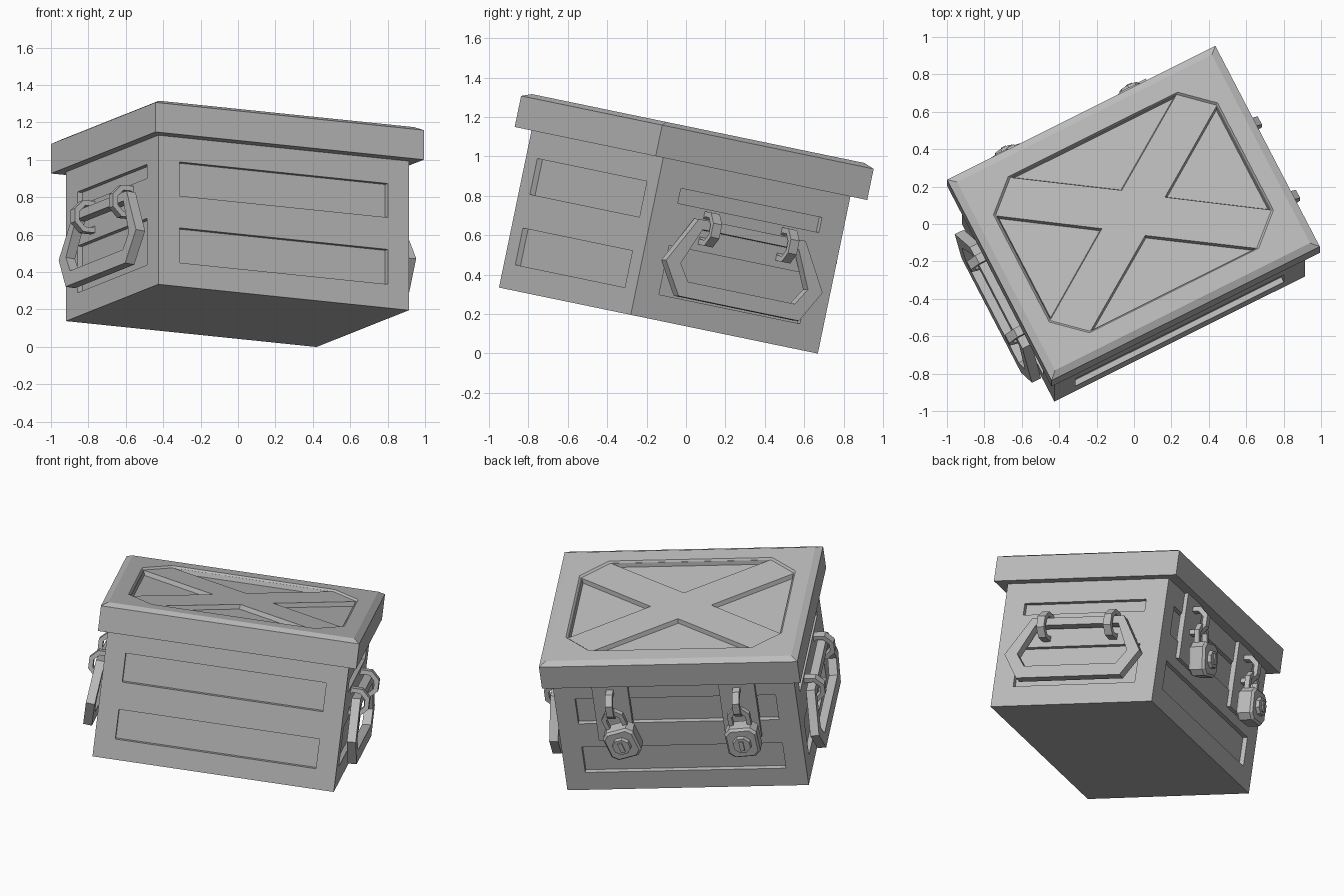
import bpy, bmesh
from math import radians, cos, sin, pi
from mathutils import Matrix, Vector

if "Cube" in bpy.data.objects:
    bpy.data.objects.remove(bpy.data.objects["Cube"])

GREY = bpy.data.materials.new("plain_grey")
GREY.use_nodes = True
COLOUR = (0.5, 0.5, 0.5, 1)
GREY.diffuse_color = COLOUR
GREY.node_tree.nodes["Principled BSDF"].inputs["Base Color"].default_value = COLOUR

# The whole chest is turned and tilted in its stance
STANCE = (Matrix.Translation((-0.003, -0.14, 0.167))
          @ Matrix.Rotation(radians(-11.7), 4, 'X') @ Matrix.Rotation(radians(27), 4, 'Z'))
LENGTH, DEPTH, LID_Z = 0.752, 0.544, 0.814      # half length, half depth, body height


def frame(angle, out):
    """Wall frame: x along the wall, y up, z outwards."""
    return (Matrix.Rotation(angle, 4, 'Z') @ Matrix.Translation((out, 0, 0))
            @ Matrix(((0, 0, 1, 0), (1, 0, 0, 0), (0, 1, 0, 0), (0, 0, 0, 1))))


FRONT, BACK = frame(-pi / 2, DEPTH), frame(pi / 2, DEPTH)
SIDES = {"left": frame(0, LENGTH), "right": frame(pi, LENGTH)}


def loft(name, sections, place=Matrix(), ring=False):
    """Join outlines (points, height) into a solid, or into a closed ring."""
    bm = bmesh.new()
    loops = [[bm.verts.new((x, y, z)) for x, y in pts] for pts, z in sections]
    pairs = list(zip(loops, loops[1:]))
    if ring:
        pairs.append((loops[-1], loops[0]))
    else:
        bm.faces.new(loops[0])
        bm.faces.new(loops[-1])
    n = len(loops[0])
    for a, b in pairs:
        for i in range(n):
            j = (i + 1) % n
            bm.faces.new((a[i], a[j], b[j], b[i]))
    bmesh.ops.recalc_face_normals(bm, faces=bm.faces)
    mesh = bpy.data.meshes.new(name)
    bm.to_mesh(mesh)
    bm.free()
    mesh.transform(STANCE @ place)
    mesh.materials.append(GREY)
    obj = bpy.data.objects.new(name, mesh)
    bpy.context.collection.objects.link(obj)
    return obj


def rect(w, h, x=0, y=0):
    return [(x - w, y - h), (x + w, y - h), (x + w, y + h), (x - w, y + h)]


def octagon(r):
    return [(r * cos(pi / 8 + i * pi / 4), r * sin(pi / 8 + i * pi / 4)) for i in range(8)]


def chamfered(w, h, c):
    return [(w - c, -h), (w, c - h), (w, h - c), (w - c, h),
            (c - w, h), (-w, h - c), (-w, c - h), (c - w, -h)]


def scaled(pts, k):
    mid = sum((Vector(p) for p in pts), Vector((0, 0))) / len(pts)
    return [tuple(mid + (Vector(p) - mid) * k) for p in pts]


def ring(name, outer, inner, z0, z1, place):
    return loft(name, [(outer, z0), (outer, z1), (inner, z1), (inner, z0)], place, True)


def carve(obj, cutters):
    """Cut the recesses and keep the resulting mesh."""
    for c in cutters:
        mod = obj.modifiers.new("recess", 'BOOLEAN')
        mod.operation, mod.solver, mod.object = 'DIFFERENCE', 'EXACT', c
    bpy.context.view_layer.update()
    graph = bpy.context.evaluated_depsgraph_get()
    mesh = bpy.data.meshes.new_from_object(obj.evaluated_get(graph))
    obj.modifiers.clear()
    obj.data = mesh
    for c in cutters:
        bpy.data.objects.remove(c)


# Body with recessed panels on all four walls
body = loft("chest_body", [(rect(LENGTH, DEPTH), 0), (rect(LENGTH, DEPTH), LID_Z + 0.03)])
cutters = []


def panel(place, half, low, high):
    pts = rect(half, (high - low) / 2, 0, (high + low) / 2)
    cutters.append(loft("panel_cutter", [(pts, -0.03), (pts, 0.05)], place))


for wall in (FRONT, BACK):
    panel(wall, 0.625, 0.13, 0.32)
    panel(wall, 0.625, 0.495, 0.68)
for wall in SIDES.values():
    panel(wall, 0.41, 0.13, 0.385)
    panel(wall, 0.41, 0.603, 0.68)
carve(body, cutters)

# Lid with bevelled rim, sunken top panel and four deeper triangles around a cross
rim = rect(0.805, 0.615)
lid = loft("chest_lid", [(rim, LID_Z), (rim, 0.975), (rect(0.765, 0.577), 0.995)])
top = [(0.675, 0.33), (0.51, 0.48), (-0.51, 0.48), (-0.675, 0.33),
       (-0.675, -0.33), (-0.51, -0.48), (0.51, -0.48), (0.675, -0.33)]
cutters = [loft("top_cutter", [(scaled(top, 0.98), 0.983), (scaled(top, 1.01), 1.005)])]
for s in (1, -1):
    for tri in ([(s * 0.5, s * 0.47), (-s * 0.5, s * 0.47), (0, s * 0.136)],
                [(s * 0.66, -s * 0.32), (s * 0.66, s * 0.32), (s * 0.186, 0)]):
        cutters.append(loft("triangle_cutter", [(scaled(tri, 0.95), 0.955), (tri, 0.99)]))
carve(lid, cutters)

# Side handles: six-sided grip hanging from two octagonal clips
outer = [(0.31, 0.04), (0.455, -0.2), (0.35, -0.365), (-0.35, -0.365), (-0.455, -0.2), (-0.31, 0.04)]
inner = [(0.28, -0.01), (0.37, -0.2), (0.31, -0.285), (-0.31, -0.285), (-0.37, -0.2), (-0.28, -0.01)]
for side, wall in SIDES.items():
    hang = wall @ Matrix.Translation((0, 0.505, 0.045)) @ Matrix.Rotation(radians(-4), 4, 'X')
    ring(side + "_handle", outer, inner, -0.025, 0.03, hang)
    for tag, x in (("front", -0.225), ("back", 0.225)):
        clip = wall @ Matrix.Translation((x, 0.505, 0.035)) @ Matrix.Rotation(pi / 2, 4, 'Y')
        ring(f"{side}_{tag}_handle_clip", octagon(0.093), octagon(0.063), -0.025, 0.025, clip)

# Back latches: plate, staple loop and hanging padlock
for tag, x, swing in (("left", -0.395, 16), ("right", 0.395, 4)):
    plate = rect(0.112, 0.22, x, 0.605)
    loft(tag + "_latch_plate", [(plate, -0.01), (plate, 0.025)], BACK)
    loop = BACK @ Matrix.Translation((x, 0.67, 0.04)) @ Matrix.Rotation(pi / 2, 4, 'Y')
    ring(tag + "_staple", octagon(0.098), octagon(0.066), -0.022, 0.022, loop)
    lock = (BACK @ Matrix.Translation((x, 0.63, 0)) @ Matrix.Rotation(radians(swing), 4, 'Z')
            @ Matrix.Translation((0, -0.2, 0)))
    shape = chamfered(0.1, 0.105, 0.035)
    loft(tag + "_padlock_body", [(scaled(shape, 0.9), 0.05), (shape, 0.065),
                                 (shape, 0.145), (scaled(shape, 0.88), 0.16)], lock)
    arch = lock @ Matrix.Translation((0, 0.12, 0))
    ring(tag + "_shackle", chamfered(0.07, 0.1, 0.04), chamfered(0.043, 0.073, 0.028),
         0.075, 0.108, arch)
    loft(tag + "_lock_face", [(octagon(0.062), 0.15), (octagon(0.055), 0.182)], lock)
    key = rect(0.014, 0.034)
    loft(tag + "_keyhole", [(key, 0.17), (key, 0.19)], lock)
